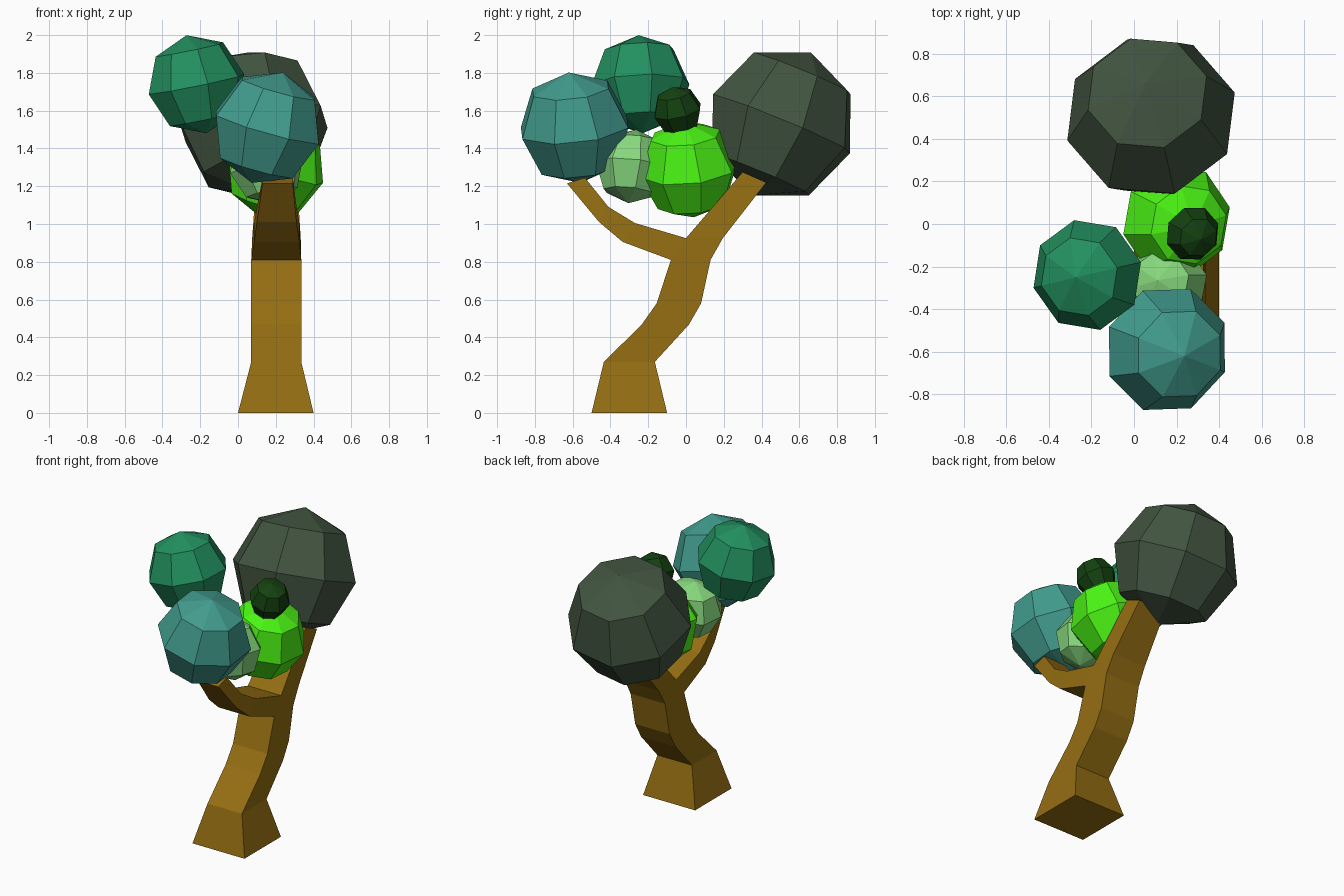
import bpy, bmesh
from mathutils import Vector, Matrix

if "Cube" in bpy.data.objects:
    bpy.data.objects.remove(bpy.data.objects["Cube"])


def finish(name, bm, color):
    bmesh.ops.recalc_face_normals(bm, faces=bm.faces)
    mesh = bpy.data.meshes.new(name)
    bm.to_mesh(mesh)
    bm.free()
    mat = bpy.data.materials.new(name + "_color")
    mat.diffuse_color = (*color, 1)
    mat.use_nodes = True
    mat.node_tree.nodes["Principled BSDF"].inputs["Base Color"].default_value = mat.diffuse_color
    mesh.materials.append(mat)
    obj = bpy.data.objects.new(name, mesh)
    bpy.context.collection.objects.link(obj)
    return obj


def section(bm, s):
    # four corners: left point and right point of the side profile, at both x limits
    yl, zl, yr, zr, x0, x1 = s
    return [bm.verts.new(p) for p in
            ((x0, yl, zl), (x1, yl, zl), (x1, yr, zr), (x0, yr, zr))]


def loft(bm, rows, open_side=None):
    for n, (a, b) in enumerate(zip(rows, rows[1:])):
        for i in range(4):
            if (n, i) != open_side:
                j = (i + 1) % 4
                bm.faces.new((a[i], a[j], b[j], b[i]))
    bm.faces.new(rows[-1])


# Trunk with the right-hand branch, then the forked branch from its open side
trunk = [
    (-.50, 0, -.10, 0, .00, .40),
    (-.435, .27, -.165, .27, .07, .335),
    (-.235, .467, .015, .467, .07, .335),
    (-.155, .58, .08, .58, .07, .335),
    (-.08, .81, .13, .81, .07, .335),
    (0, .925, .195, .925, .075, .332),
    (.30, 1.275, .425, 1.22, .10, .31),
]
fork = [
    (-.335, .905, -.27, 1.005, .085, .325),
    (-.46, 1.01, -.41, 1.09, .10, .31),
    (-.63, 1.215, -.535, 1.245, .13, .29),
]
bm = bmesh.new()
rows = [section(bm, s) for s in trunk]
loft(bm, rows, open_side=(4, 0))
bm.faces.new(rows[0])
low, high = rows[4], rows[5]
start = [low[0], low[1], high[1], high[0]]
loft(bm, [start] + [section(bm, s) for s in fork])
finish("trunk", bm, (.30, .156, .006))

# Foliage: faceted balls, each given by centre, radius, pole and a ring direction
leaves = [
    ("dark_foliage", (.08, .505, 1.53), .41, (-.06, .38, .92), (.14, -.31, .97), (.054, .089, .051)),
    ("teal_foliage", (.155, -.59, 1.51), .305, (.27, -.10, .957), (.92, .38, 0), (.054, .33, .27)),
    ("green_foliage", (-.22, -.24, 1.74), .265, (-.20, -.04, .98), (.97, .23, 0), (.016, .28, .114)),
    ("bright_foliage", (.20, .015, 1.29), .268, (.30, -.10, .95), (.97, .20, 0), (.07, .91, .007)),
    ("pale_foliage", (.15, -.285, 1.305), .20, (-.2, .1, .97), (.97, .2, 0), (.24, .68, .205)),
    ("small_foliage", (.275, -.045, 1.60), .133, (.3, -.2, .93), (.95, .3, 0), (.007, .053, .005)),
]
for name, center, radius, pole, ring, color in leaves:
    z = Vector(pole).normalized()
    y = z.cross(Vector(ring)).normalized()
    x = y.cross(z)
    turn = Matrix((x, y, z)).transposed().to_4x4()
    bm = bmesh.new()
    bmesh.ops.create_uvsphere(bm, u_segments=8, v_segments=4, radius=radius,
                              matrix=Matrix.Translation(center) @ turn)
    finish(name, bm, color)
